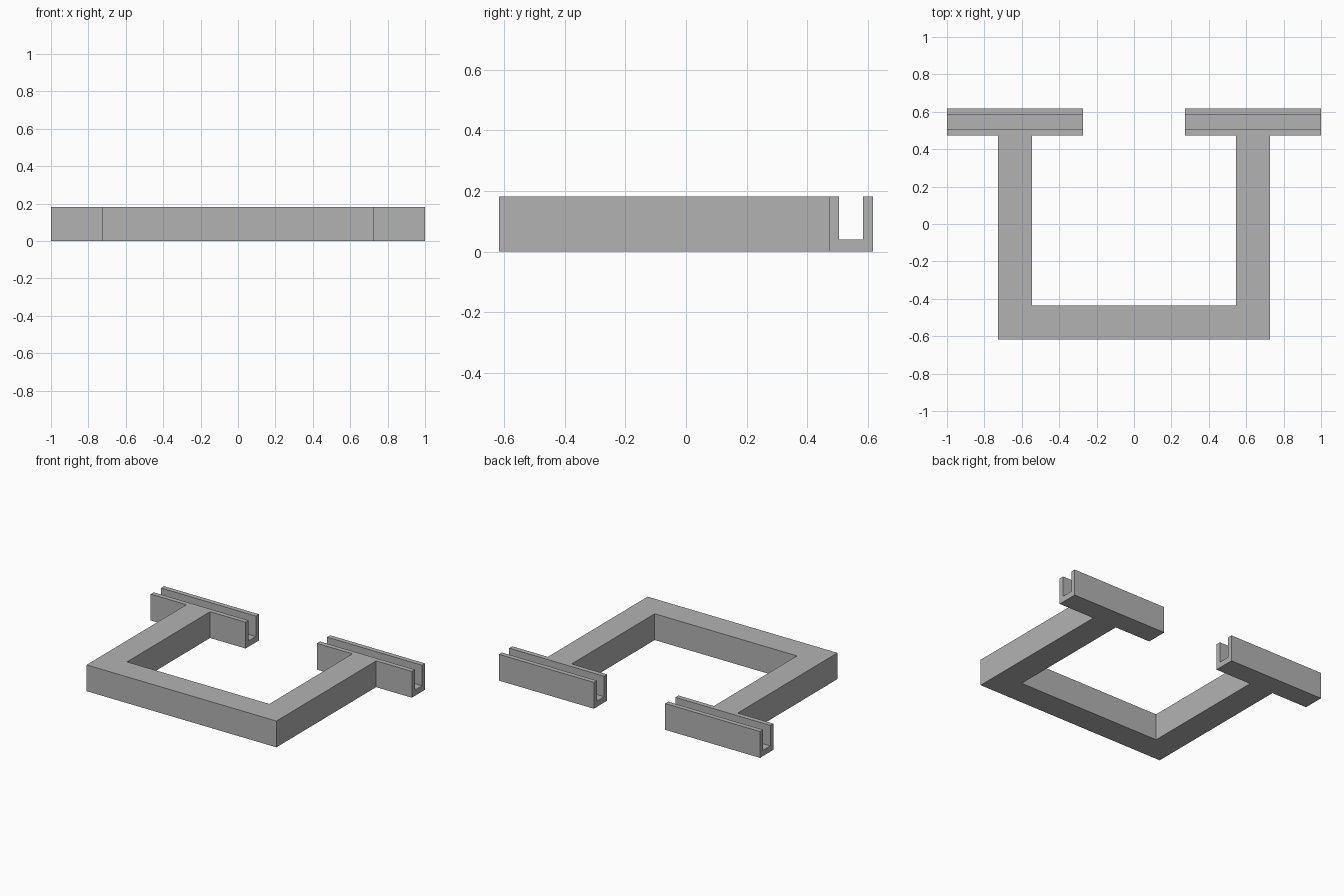
import bpy
import bmesh
from mathutils import Vector

if "Cube" in bpy.data.objects:
    bpy.data.objects.remove(bpy.data.objects["Cube"], do_unlink=True)

# One plain grey
grey = bpy.data.materials.new("plain grey")
grey.use_nodes = True
colour = (0.45, 0.45, 0.45, 1)
grey.diffuse_color = colour
grey.node_tree.nodes["Principled BSDF"].inputs["Base Color"].default_value = colour

HEIGHT = 0.182
FRONT, BACK = -0.618, 0.618
CHANNEL_FRONT = 0.473
ARM_OUT, ARM_IN = 0.727, 0.545
BAR_BACK = FRONT + HEIGHT
CHANNEL_IN, CHANNEL_OUT = 0.273, 1.0
WALL, FLOOR = 0.033, 0.04


def extrude_profile(name, points, direction):
    """Make a flat-faced prism from a closed outline."""
    bm = bmesh.new()
    face = bm.faces.new([bm.verts.new(p) for p in points])
    result = bmesh.ops.extrude_face_region(bm, geom=[face])
    moved = [g for g in result["geom"] if isinstance(g, bmesh.types.BMVert)]
    bmesh.ops.translate(bm, verts=moved, vec=Vector(direction))
    bmesh.ops.recalc_face_normals(bm, faces=bm.faces)
    mesh = bpy.data.meshes.new(name)
    bm.to_mesh(mesh)
    bm.free()
    mesh.materials.append(grey)
    obj = bpy.data.objects.new(name, mesh)
    bpy.context.collection.objects.link(obj)
    return obj


# U-shaped frame: front bar with two arms, outline mirrored across x
half = [(ARM_OUT, FRONT), (ARM_OUT, CHANNEL_FRONT),
        (ARM_IN, CHANNEL_FRONT), (ARM_IN, BAR_BACK)]
outline = half + [(-x, y) for x, y in reversed(half)]
extrude_profile("u_frame", [(x, y, 0) for x, y in outline], (0, 0, HEIGHT))

# Open-topped channel across the end of each arm
section = [(CHANNEL_FRONT, 0), (BACK, 0), (BACK, HEIGHT),
           (BACK - WALL, HEIGHT), (BACK - WALL, FLOOR),
           (CHANNEL_FRONT + WALL, FLOOR), (CHANNEL_FRONT + WALL, HEIGHT),
           (CHANNEL_FRONT, HEIGHT)]
for side, start in (("left", CHANNEL_IN), ("right", -CHANNEL_OUT)):
    extrude_profile(side + "_channel", [(start, y, z) for y, z in section],
                    (CHANNEL_OUT - CHANNEL_IN, 0, 0))
